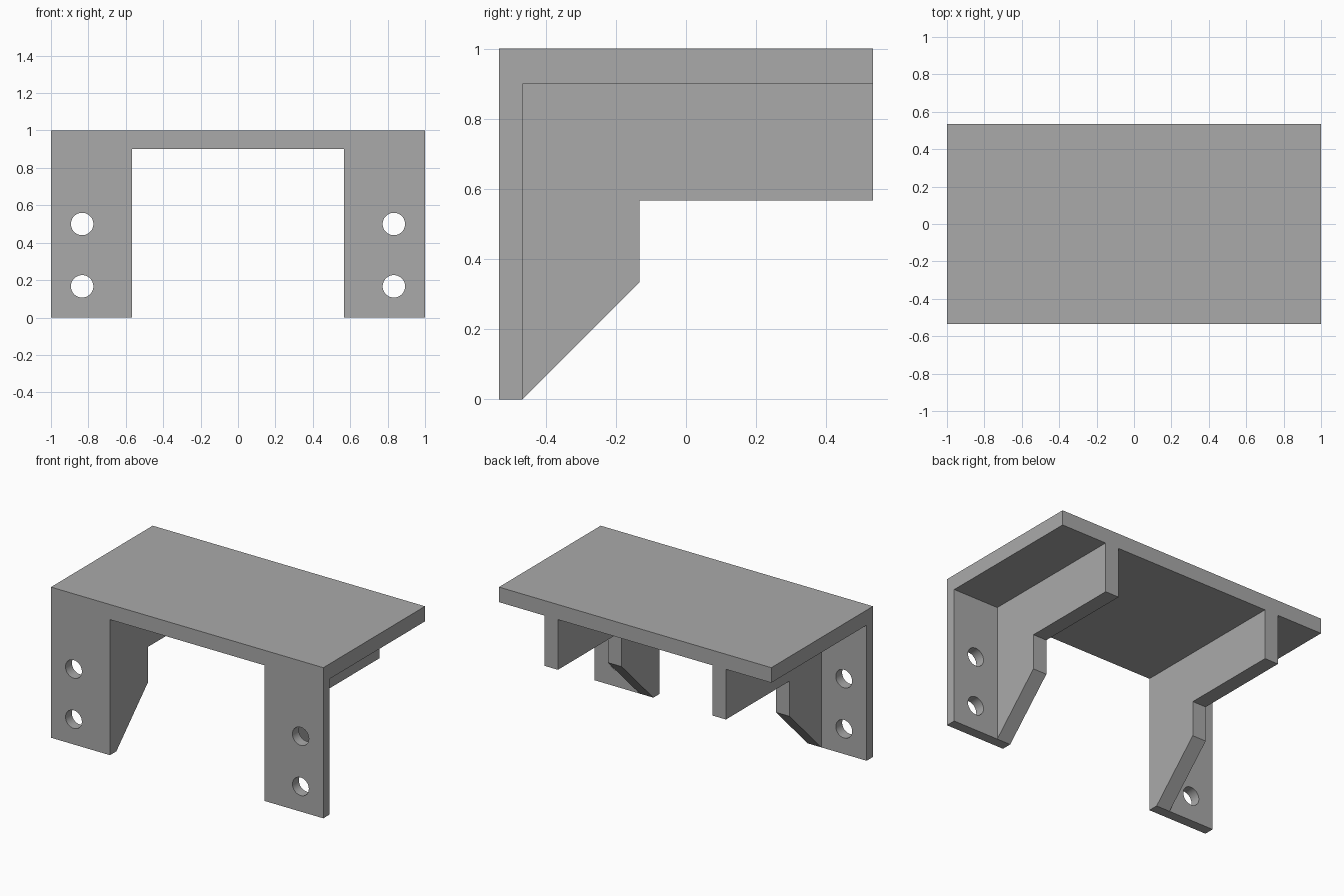
import bpy
import bmesh
import math
from mathutils import Matrix, Vector

if "Cube" in bpy.data.objects:
    bpy.data.objects.remove(bpy.data.objects["Cube"])

# Main dimensions
DEPTH = 16 / 30
FLANGE_BACK = -14 / 30
INNER, RIB_OUTER = 17 / 30, 20 / 30
PLATE_UNDERSIDE = 0.9
HOLE_X, HOLE_RADIUS = 25 / 30, 0.06

grey = bpy.data.materials.new("plain grey")
grey.use_nodes = True
colour = (0.40, 0.40, 0.40, 1)
grey.diffuse_color = colour
grey.node_tree.nodes["Principled BSDF"].inputs["Base Color"].default_value = colour


def add_object(name, bm):
    bmesh.ops.recalc_face_normals(bm, faces=bm.faces)
    mesh = bpy.data.meshes.new(name)
    bm.to_mesh(mesh)
    bm.free()
    mesh.materials.append(grey)
    obj = bpy.data.objects.new(name, mesh)
    bpy.context.collection.objects.link(obj)
    return obj


def prism(name, outline, offset):
    """Extrude a closed outline along the offset vector."""
    bm = bmesh.new()
    face = bm.faces.new([bm.verts.new(p) for p in outline])
    moved = bmesh.ops.extrude_face_region(bm, geom=[face], use_keep_orig=True)["geom"]
    bmesh.ops.translate(bm, vec=Vector(offset),
                        verts=[v for v in moved if isinstance(v, bmesh.types.BMVert)])
    return add_object(name, bm)


def box(name, low, high):
    (x0, y0, z0), (x1, y1, z1) = low, high
    return prism(name, [(x0, y0, z0), (x1, y0, z0), (x1, y1, z0), (x0, y1, z0)],
                 (0, 0, z1 - z0))


def combine(target, other, operation):
    mod = target.modifiers.new(operation.lower(), "BOOLEAN")
    mod.operation, mod.solver, mod.object = operation, "EXACT", other
    bpy.context.view_layer.objects.active = target
    bpy.ops.object.modifier_apply(modifier=mod.name)
    bpy.data.objects.remove(other)


# Top plate
bracket = box("mounting_bracket", (-1, -DEPTH, PLATE_UNDERSIDE), (1, DEPTH, 1))

# Stepped rib profile with a sloping lower edge (y, z)
rib_profile = [(-DEPTH, 0), (FLANGE_BACK, 0), (-4 / 30, 1 / 3), (-4 / 30, 17 / 30),
               (DEPTH, 17 / 30), (DEPTH, 1), (-DEPTH, 1)]

for side, label in ((1, "left"), (-1, "right")):
    # Front flange and rib
    x0, x1 = sorted((side * INNER, side * 1))
    flange = box(label + "_flange", (x0, -DEPTH, 0), (x1, FLANGE_BACK, 1))
    rib = prism(label + "_rib", [(side * INNER, y, z) for y, z in rib_profile],
                (side * (RIB_OUTER - INNER), 0, 0))
    combine(bracket, flange, "UNION")
    combine(bracket, rib, "UNION")

    # Screw holes
    for z in (1 / 6, 1 / 2):
        bm = bmesh.new()
        bmesh.ops.create_cone(
            bm, cap_ends=True, segments=48, radius1=HOLE_RADIUS, radius2=HOLE_RADIUS,
            depth=0.2,
            matrix=Matrix.Translation((side * HOLE_X, -0.5, z))
            @ Matrix.Rotation(math.pi / 2, 4, "X"))
        combine(bracket, add_object("hole_cutter", bm), "DIFFERENCE")

# Merge coplanar faces and smooth only the hole walls
bm = bmesh.new()
bm.from_mesh(bracket.data)
bmesh.ops.remove_doubles(bm, verts=bm.verts, dist=0.0001)
bmesh.ops.dissolve_limit(bm, angle_limit=math.radians(1), verts=bm.verts, edges=bm.edges)
bm.to_mesh(bracket.data)
bm.free()
bpy.ops.object.select_all(action="DESELECT")
bracket.select_set(True)
bpy.context.view_layer.objects.active = bracket
bpy.ops.object.shade_smooth_by_angle(angle=math.radians(30))
